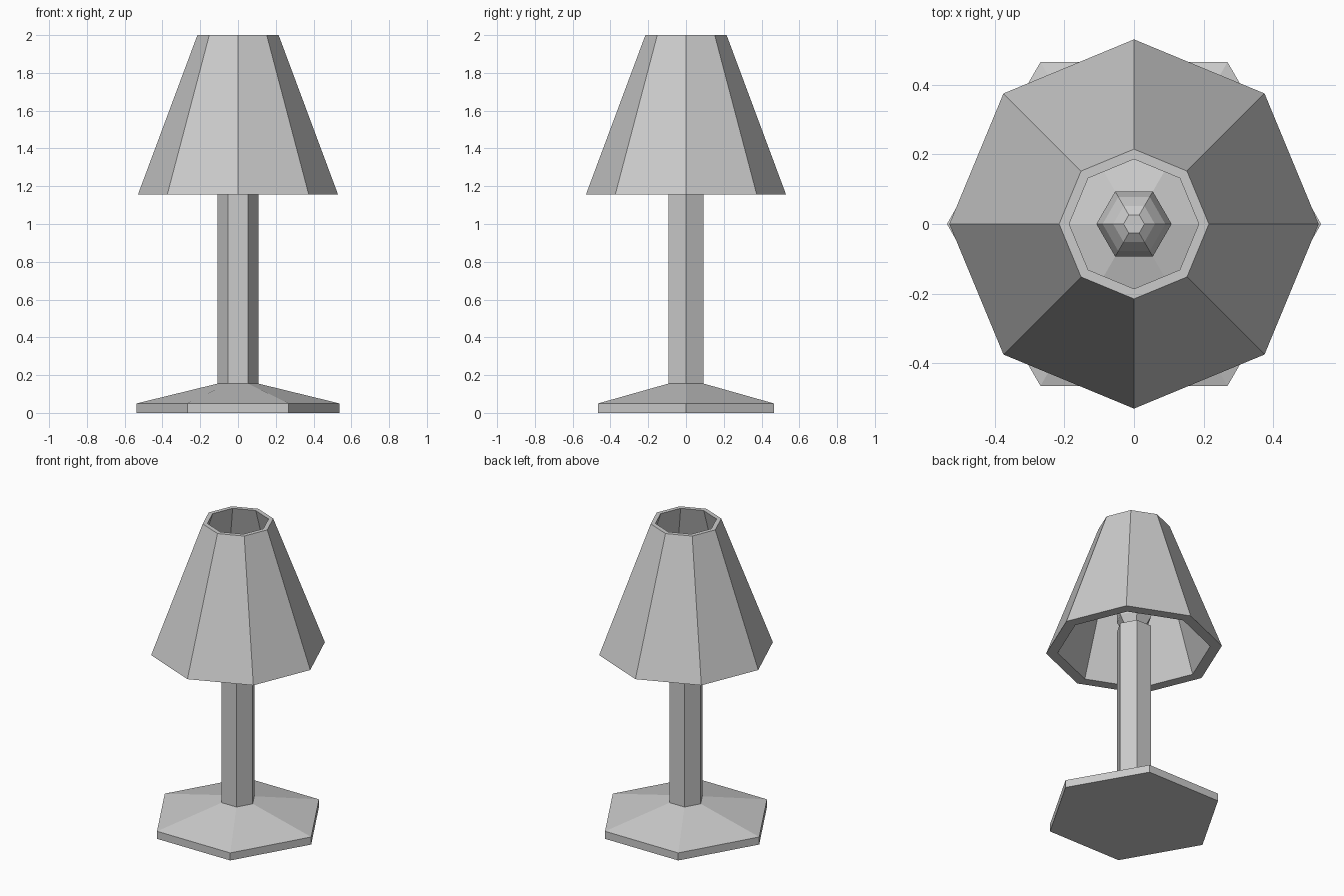
import bpy, bmesh
from math import cos, sin, pi

if "Cube" in bpy.data.objects:
    bpy.data.objects.remove(bpy.data.objects["Cube"])


def lathe(name, profile, sides, closed=False):
    """Faceted solid of revolution from (radius, height) points."""
    bm = bmesh.new()
    rings = [[bm.verts.new((r * cos(2 * pi * i / sides), r * sin(2 * pi * i / sides), z))
              for i in range(sides)] for r, z in profile]
    pairs = list(zip(rings, rings[1:]))
    if closed:
        pairs.append((rings[-1], rings[0]))
    for a, b in pairs:
        for i in range(sides):
            j = (i + 1) % sides
            bm.faces.new((a[i], a[j], b[j], b[i]))
    if not closed:
        bm.faces.new(rings[0][::-1])
        bm.faces.new(rings[-1])
    bmesh.ops.recalc_face_normals(bm, faces=bm.faces)
    mesh = bpy.data.meshes.new(name)
    bm.to_mesh(mesh)
    bm.free()
    obj = bpy.data.objects.new(name, mesh)
    bpy.context.collection.objects.link(obj)
    return obj


# Hexagonal foot and stem in one piece
lathe("base_and_stem", [(0.537, 0), (0.537, 0.05), (0.108, 0.155), (0.108, 1.30)], 6)

# Faceted bulb hidden inside the shade
lathe("bulb", [(0.07, 1.30), (0.108, 1.36), (0.108, 1.43), (0.09, 1.49),
               (0.06, 1.53), (0.03, 1.55)], 6)

# Octagonal open shade with wall thickness
lathe("shade", [(0.53, 1.155), (0.215, 2.0), (0.186, 2.0), (0.46, 1.155)], 8, closed=True)
